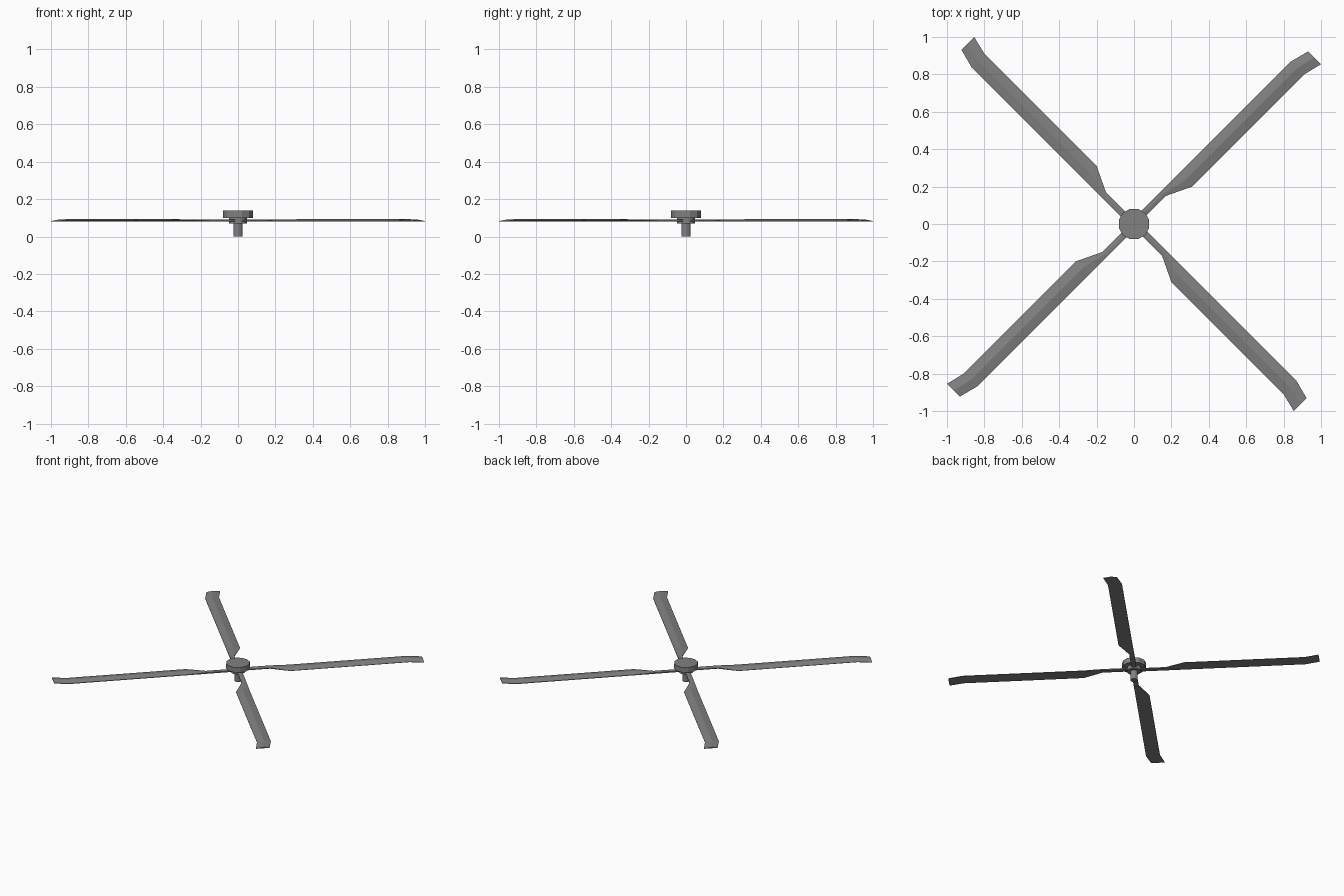
import bpy, bmesh, math
from mathutils import Matrix

if "Cube" in bpy.data.objects:
    bpy.data.objects.remove(bpy.data.objects["Cube"])

grey = bpy.data.materials.new("rotor grey")
grey.diffuse_color = (0.22, 0.22, 0.22, 1)
grey.use_nodes = True
grey.node_tree.nodes["Principled BSDF"].inputs["Base Color"].default_value = grey.diffuse_color


def finish(name, bm):
    bmesh.ops.recalc_face_normals(bm, faces=bm.faces)
    me = bpy.data.meshes.new(name)
    bm.to_mesh(me)
    bm.free()
    me.materials.append(grey)
    ob = bpy.data.objects.new(name, me)
    bpy.context.collection.objects.link(ob)
    return ob


def disc(name, r, z0, z1, sides=12):
    bm = bmesh.new()
    m = Matrix.Translation((0, 0, (z0 + z1) / 2)) @ Matrix.Rotation(math.pi / sides, 4, 'Z')
    bmesh.ops.create_cone(bm, cap_ends=True, segments=sides, radius1=r, radius2=r,
                          depth=z1 - z0, matrix=m)
    return finish(name, bm)


# Hub stack
disc("mast", 0.025, 0.0, 0.075)
disc("hub_collar", 0.05, 0.07, 0.105)
disc("hub_cap", 0.084, 0.1, 0.14)

# Blade stations: distance out, leading edge, ridge, trailing edge, ridge height
stations = [
    (0.02, 0.021, 0.003, -0.014, 0.091),
    (0.226, 0.021, 0.003, -0.014, 0.091),
    (0.36, 0.021, -0.028, -0.078, 0.092),
    (1.209, 0.021, -0.028, -0.078, 0.095),
    (1.311, -0.006, -0.052, -0.103, 0.090),
]
BOTTOM = 0.081


def blade(name, angle):
    bm = bmesh.new()
    rings = []
    for i, (u, lead, ridge, trail, top) in enumerate(stations):
        edge = 0.088 if i < 2 else 0.083
        rings.append([bm.verts.new(p) for p in (
            (u, lead, BOTTOM), (u, lead, edge + 0.002), (u, ridge, top),
            (u, trail, edge), (u, trail, BOTTOM))])
    for a, b in zip(rings, rings[1:]):
        for k in range(5):
            j = (k + 1) % 5
            bm.faces.new((a[k], a[j], b[j], b[k]))
    bm.faces.new(rings[0])
    bm.faces.new(rings[-1])
    bm.transform(Matrix.Rotation(angle, 4, 'Z'))
    finish(name, bm)


# Four blades on the diagonals
for n in range(4):
    blade("rotor_blade_%d" % (n + 1), math.radians(45 + 90 * n))
